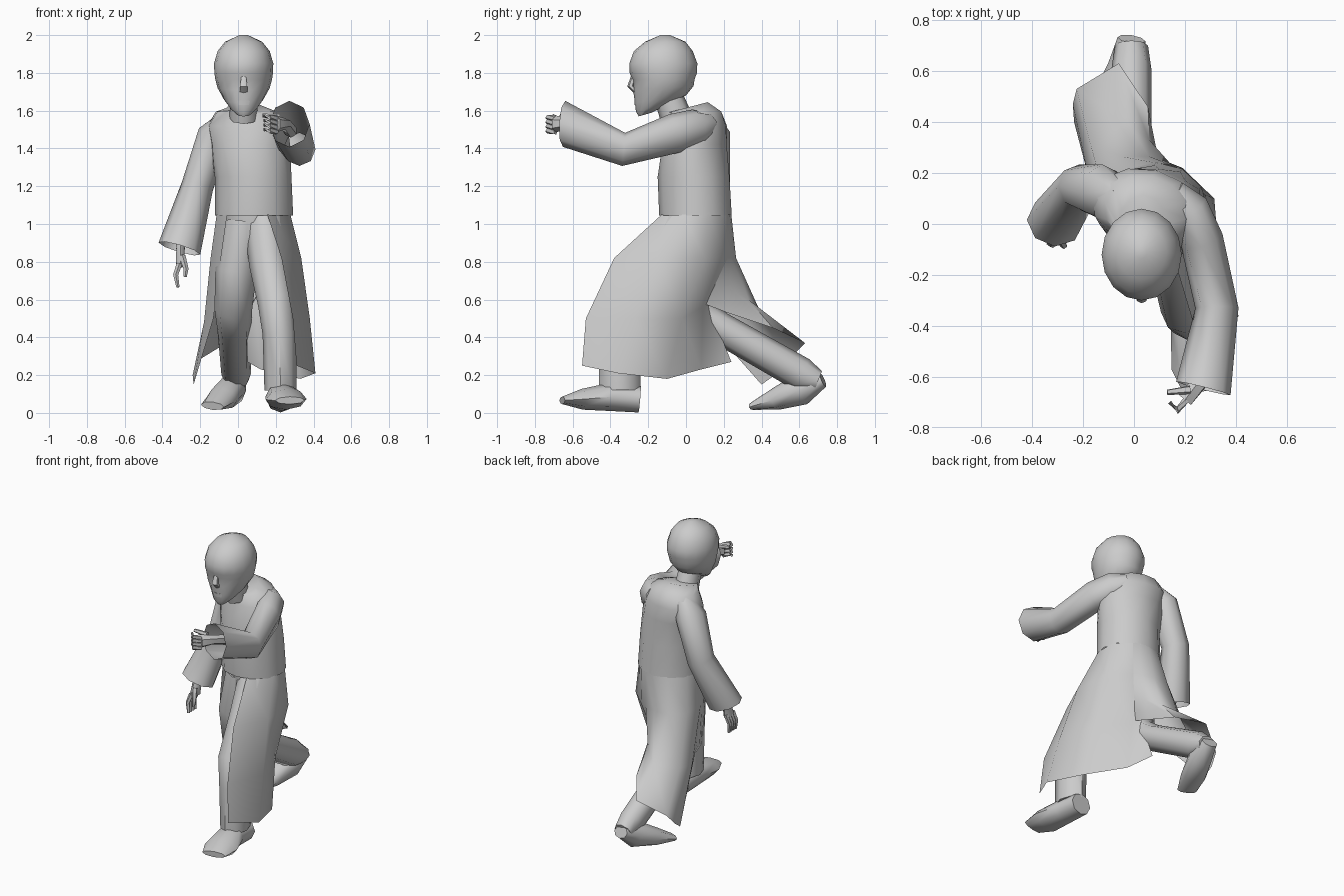
import bpy, math
from math import sin, cos, radians
from mathutils import Vector

def make(name, verts, faces, angle=55):
    me = bpy.data.meshes.new(name)
    me.from_pydata([tuple(v) for v in verts], [], faces)
    me.update()
    ob = bpy.data.objects.new(name, me)
    bpy.context.collection.objects.link(ob)
    bpy.ops.object.select_all(action='DESELECT')
    ob.select_set(True)
    bpy.context.view_layer.objects.active = ob
    bpy.ops.object.mode_set(mode='EDIT')
    bpy.ops.mesh.select_all(action='SELECT')
    bpy.ops.mesh.normals_make_consistent(inside=False)
    bpy.ops.object.mode_set(mode='OBJECT')
    bpy.ops.object.shade_smooth_by_angle(angle=radians(angle))
    return ob

def loft(name, rings, caps=(True, True)):
    n = len(rings[0])
    verts = [p for r in rings for p in r]
    faces = [(i*n+j, i*n+(j+1) % n, (i+1)*n+(j+1) % n, (i+1)*n+j)
             for i in range(len(rings)-1) for j in range(n)]
    if caps[0]:
        faces.append(tuple(range(n)))
    if caps[1]:
        faces.append(tuple(range(len(verts)-n, len(verts))))
    return make(name, verts, faces)

def tube(name, stations, n=8, caps=(True, True), end_dir=None):
    """Stations are (x, y, z, radius across, radius along x)."""
    pts = [Vector(s[:3]) for s in stations]
    rings = []
    for i, s in enumerate(stations):
        a, b = pts[max(i-1, 0)], pts[min(i+1, len(pts)-1)]
        t = (b-a).normalized()
        if end_dir and i == len(pts)-1:
            t = Vector(end_dir).normalized()
        side = t.cross(Vector((1, 0, 0))).normalized()
        wide = side.cross(t)
        rings.append([pts[i] + side*s[3]*cos(k*math.tau/n) + wide*s[4]*sin(k*math.tau/n)
                      for k in range(n)])
    return loft(name, rings, caps)

def oval(z, cx, cy, rx, ry, n=12, twist=0, tilt=0):
    c, s = cos(radians(twist)), sin(radians(twist))
    out = []
    for k in range(n):
        u, v = rx*cos(k*math.tau/n), ry*sin(k*math.tau/n)
        out.append(Vector((cx+u*c-v*s, cy+u*s+v*c, z+tilt*sin(k*math.tau/n))))
    return out

# Head, with eye sockets pressed in beside the nose
rings = [oval(z, 0.03, cy, rx, ry, 16, tilt=t) for z, cy, rx, ry, t in [
    (1.58, -.215, .035, .035, .01), (1.615, -.18, .072, .085, .02),
    (1.66, -.135, .105, .135, .02), (1.72, -.12, .138, .16, .01),
    (1.765, -.12, .15, .165, 0), (1.80, -.12, .155, .178, 0),
    (1.85, -.12, .157, .18, 0), (1.915, -.12, .138, .156, 0),
    (1.965, -.11, .098, .107, 0), (2.0, -.11, .022, .025, 0)]]
for k in (11, 13):
    rings[4][k].y += .008
loft("head", rings)
tube("neck", [(.03, -.05, 1.56, .085, .075), (.03, -.10, 1.69, .075, .07)], caps=(False, False))
tube("nose", [(.03, -.275, 1.785, .015, .014), (.03, -.293, 1.73, .018, .022),
              (.03, -.268, 1.705, .015, .024)], 6)
tube("mouth", [(.03, -.252, 1.655, .022, .04), (.03, -.252, 1.63, .02, .032)], 6)

# Coat body, twisted at the shoulders
loft("coat_body", [
    oval(1.045, .085, .05, .207, .192), oval(1.25, .08, .04, .203, .19),
    oval(1.42, .065, .045, .215, .174, twist=-12), oval(1.52, .05, .06, .22, .155, twist=-14),
    oval(1.595, .045, .055, .165, .135, twist=-12), oval(1.615, .035, 0, .095, .115, tilt=.03)],
    caps=(False, True))

# Skirt panels hang from the waist ring
def panel(name, columns):
    cols = []
    for deg, *pts in columns:
        a = radians(deg)
        cols.append([(.085+.205*cos(a), .05+.19*sin(a), 1.05)] + pts)
    m = len(cols[0])
    faces = [(i*m+j, i*m+j+1, (i+1)*m+j+1, (i+1)*m+j)
             for i in range(len(cols)-1) for j in range(m-1)]
    return make(name, [p for c in cols for p in c], faces, 70)

panel("coat_front_skirt", [
    (-70, (.23, -.38, .82), (.29, -.53, .50), (.31, -.55, .25)),
    (-20, (.335, -.15, .82), (.38, -.27, .50), (.41, -.36, .21)),
    (20, (.315, .10, .82), (.30, -.02, .50), (.33, -.10, .18)),
    (60, (.19, .22, .82), (.09, .09, .56), (.12, .08, .23)),
    (75, (.13, .24, .82), (.04, .12, .57), (.05, .24, .27))])
panel("coat_rear_skirt", [
    (60, (.19, .22, .82), (.11, .13, .64), (.075, .09, .58)),
    (72, (.14, .24, .82), (.10, .23, .66), (.075, .22, .53)),
    (90, (.06, .265, .82), (.06, .33, .60), (.055, .46, .45)),
    (118, (-.05, .265, .82), (-.03, .40, .52), (-.06, .63, .37)),
    (155, (-.135, .18, .82), (-.17, .31, .50), (-.225, .53, .27)),
    (195, (-.145, .05, .82), (-.18, .19, .48), (-.24, .47, .20)),
    (226, (-.09, -.07, .82), (-.13, .09, .50), (-.235, .40, .15))])

# Trousers
tube("trouser_seat", [(.085, .03, 1.08, .14, .17), (.08, .03, .92, .14, .16),
                      (.08, .01, .80, .08, .08)])
tube("front_leg", [(.14, .01, 1.0, .14, .11), (.165, -.15, .78, .12, .105),
                   (.20, -.34, .58, .10, .095), (.22, -.35, .42, .11, .09),
                   (.225, -.35, .12, .11, .085)])
tube("rear_leg", [(.03, .03, 1.0, .14, .11), (-.01, 0, .75, .12, .11),
                  (-.025, .03, .55, .10, .10), (-.02, .18, .45, .085, .09),
                  (-.01, .61, .205, .09, .078), (-.01, .70, .17, .055, .065)])

# Shoes
tube("front_shoe", [(.225, -.245, .072, .07, .075), (.23, -.40, .085, .075, .085),
                    (.255, -.55, .072, .055, .11), (.275, -.655, .066, .02, .08)])
tube("rear_shoe", [(-.01, .725, .175, .04, .055), (-.03, .61, .125, .085, .075),
                   (-.085, .48, .075, .06, .085), (-.135, .355, .037, .022, .065)])

# Sleeves with open cuffs
tube("raised_sleeve", [(.15, .12, 1.53, .06, .06), (.215, .06, 1.51, .10, .08),
                       (.265, -.06, 1.48, .105, .085), (.325, -.33, 1.395, .088, .085),
                       (.272, -.645, 1.53, .122, .11)],
     caps=(True, False), end_dir=(-.25, -1, .05))
tube("lowered_sleeve", [(-.05, .09, 1.55, .08, .06), (-.125, .125, 1.47, .11, .09),
                        (-.215, .145, 1.20, .09, .085), (-.31, .01, .87, .10, .115)],
     caps=(True, False), end_dir=(-.3, -.2, -1))

# Hands
tube("raised_hand", [(.28, -.50, 1.49, .035, .035), (.25, -.63, 1.53, .03, .035),
                     (.20, -.69, 1.53, .045, .035)], 6)
for k in range(4):
    z = 1.56 - k*.024
    tube("raised_finger", [(.205, -.69, z, .016, .014), (.17, -.73, z+.005, .016, .014),
                           (.14, -.70, z+.012, .011, .009)], 5)
tube("raised_thumb", [(.22, -.65, 1.565, .018, .018), (.13, -.66, 1.575, .011, .011)], 5)
tube("lowered_hand", [(-.30, .03, .95, .035, .033), (-.305, -.01, .86, .03, .025),
                      (-.305, -.03, .78, .048, .027)], 6)
for k in range(4):
    y = -.065 + k*.024
    tube("lowered_finger", [(-.31, y, .79, .014, .016), (-.33, y-.01, .73, .014, .014),
                            (-.318, y-.02, .665, .009, .009)], 5)
tube("lowered_thumb", [(-.295, -.05, .83, .018, .018), (-.275, -.085, .76, .014, .014),
                       (-.28, -.085, .72, .009, .009)], 5)
